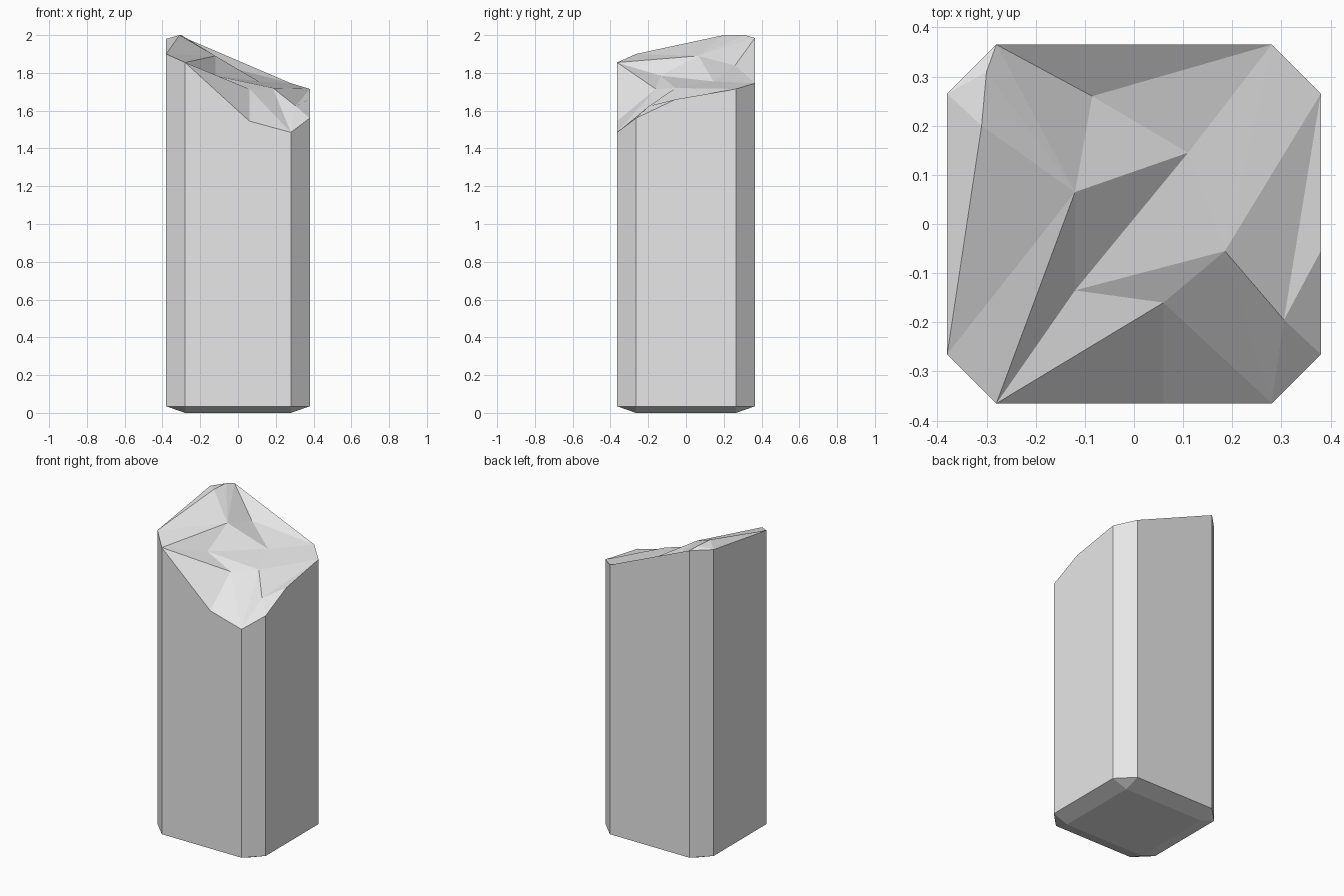
import bpy
import bmesh

old = bpy.data.objects.get("Cube")
if old:
    bpy.data.objects.remove(old, do_unlink=True)

# Plan of the shaft: half sizes of the bevelled block
X, Y, BX, BY, BEVEL_Z = 0.38, 0.365, 0.28, 0.265, 0.035

stone = bpy.data.materials.new("pale grey stone")
stone.use_nodes = True
colour = (0.8, 0.8, 0.8, 1)
stone.diffuse_color = colour
stone.node_tree.nodes["Principled BSDF"].inputs["Base Color"].default_value = colour

# Rim of the broken top, counter-clockwise from the front right-hand corner
points = {
    "a": (-BX, -Y, 1.855), "i": (0.06, -Y, 1.545),
    "b": (BX, -Y, 1.485), "c": (X, -BY, 1.56),
    "h": (X, -0.055, 1.66), "d": (X, BY, 1.715),
    "e": (BX, Y, 1.745), "f": (-BX, Y, 1.985),
    "g": (-X, BY, 1.98), "j": (-X, -BY, 1.9),
    # Ridge along the high side
    "r": (-0.3, 0.31, 2), "s": (-0.31, 0.2, 2),
    # Chipped points inside the rim
    "A": (-0.12, 0.065, 1.89), "B": (0.11, 0.145, 1.755),
    "C": (-0.085, 0.26, 1.84), "D": (-0.12, -0.135, 1.785),
    "E": (0.185, -0.055, 1.72), "F": (0.06, -0.16, 1.715),
    "G": (0.305, -0.195, 1.625),
}
# Fracture facets, one triangle per word
facets = """aiF ibF FbE EbG Gbc Gch Ghd EGd Ede BEe DEB DFE DaF DBA DAa
Aaj Ajs Asr Arf AfC ACB CeB Cfe gsj grs gfr""".split()

bm = bmesh.new()
v = {key: bm.verts.new(co) for key, co in points.items()}

# Lower ring of the shaft, directly under the rim corners
corners = "abcdefgj"
for key in corners:
    x, y, _ = points[key]
    v["low " + key] = bm.verts.new((x, y, BEVEL_Z))

# Foot: a smaller rectangle joined to the ring by sloped sides
foot = []
for (sx, sy), pair in zip(((1, -1), (1, 1), (-1, 1), (-1, -1)),
                          ("bc", "de", "fg", "ja")):
    foot.append((bm.verts.new((sx * BX, sy * BY, 0)), pair))
bm.faces.new([p for p, _ in reversed(foot)])
for n, (p, pair) in enumerate(foot):
    q, following = foot[(n + 1) % len(foot)]
    first, last = (v["low " + k] for k in pair)
    bm.faces.new((p, last, first))
    bm.faces.new((p, q, v["low " + following[0]], last))

# Shaft walls, two of them with an extra chipped point on the top edge
walls = ["aib", "bc", "chd", "de", "ef", "fg", "gj", "ja"]
for wall in walls:
    bm.faces.new([v["low " + wall[0]], v["low " + wall[-1]]]
                 + [v[k] for k in reversed(wall)])

# Broken top
for facet in facets:
    bm.faces.new([v[k] for k in facet])

bmesh.ops.recalc_face_normals(bm, faces=bm.faces)
mesh = bpy.data.meshes.new("broken_pillar")
bm.to_mesh(mesh)
bm.free()
mesh.materials.append(stone)
pillar = bpy.data.objects.new("broken_pillar", mesh)
bpy.context.collection.objects.link(pillar)
